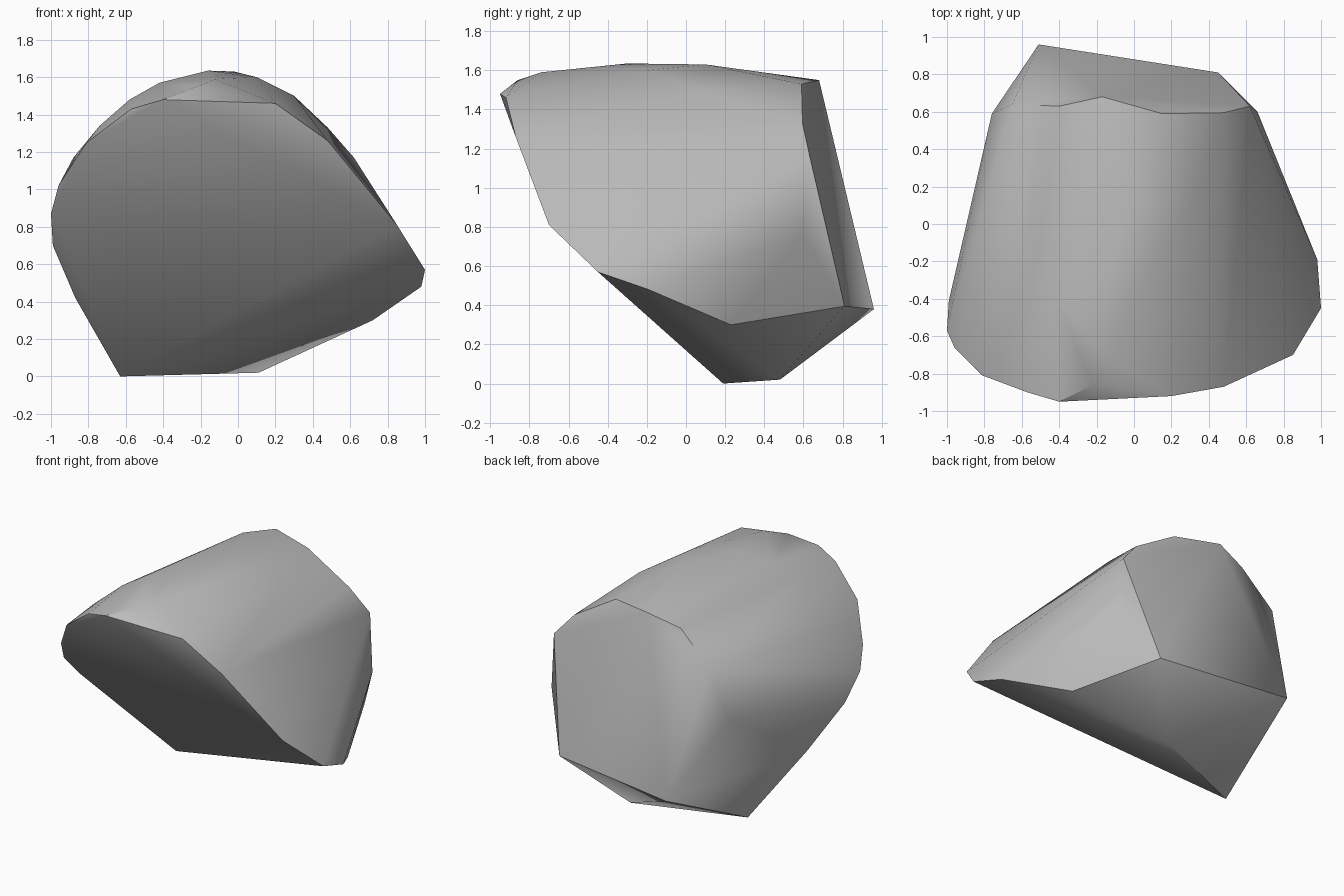
import bpy
import bmesh
import math


def make_material(name, colour):
    material = bpy.data.materials.new(name)
    material.use_nodes = True
    material.diffuse_color = colour
    shader = material.node_tree.nodes["Principled BSDF"]
    shader.inputs["Base Color"].default_value = colour
    return material


def hull_object(name, rims, material):
    """Wrap a tight convex skin round the given rims and return the object."""
    mesh = bpy.data.meshes.new(name)
    bm = bmesh.new()
    for rim in rims:
        for corner in rim:
            bm.verts.new(corner)
    hull = bmesh.ops.convex_hull(bm, input=bm.verts[:])
    inside = [item for item in hull["geom_interior"] if isinstance(item, bmesh.types.BMVert)]
    bmesh.ops.delete(bm, geom=inside, context="VERTS")
    bmesh.ops.recalc_face_normals(bm, faces=bm.faces[:])
    bm.to_mesh(mesh)
    bm.free()
    mesh.materials.append(material)
    result = bpy.data.objects.new(name, mesh)
    bpy.context.collection.objects.link(result)
    return result


default_cube = bpy.data.objects.get("Cube")
if default_cube:
    bpy.data.objects.remove(default_cube, do_unlink=True)

# Slanted front face, from the top round the left-hand edge and the right-hand edge
front_rim_low_x = [(-.4, -.95, 1.48), (-.57, -.9, 1.43), (-.81, -.81, 1.25), (-.96, -.66, 1.02),
                   (-1, -.57, .87), (-.99, -.41, .7), (-.87, -.15, .42)]
front_rim_high_x = [(.2, -.92, 1.46), (.48, -.87, 1.26), (.85, -.7, .81), (1, -.45, .57)]

# Chipped underside
underside = [(-.63, .19, 0), (.11, .48, .02), (.72, .23, .3), (.98, -.19, .48)]

# Steep back face
back_foot = [(-.51, .96, .38), (.45, .81, .395)]
back_rim = [(-.76, .59, .9), (-.65, .64, 1.24), (-.4, .63, 1.48), (-.17, .68, 1.55),
            (.15, .59, 1.53), (.48, .595, 1.33), (.62, .63, 1.17), (.66, .6, .76)]

# Rounded crown between the front and back
crown = [(-.22, -.86, 1.55), (-.12, -.74, 1.59), (-.12, -.53, 1.61), (-.16, -.3, 1.635),
         (-.02, .1, 1.63), (.1, -.2, 1.6), (.3, .1, 1.5), (-.42, -.4, 1.57),
         (-.58, -.5, 1.48), (-.74, -.6, 1.34), (-.88, -.6, 1.17)]

stone = make_material("grey stone", (.5, .5, .5, 1))
boulder = hull_object("boulder", [front_rim_low_x, front_rim_high_x, underside,
                                  back_foot, back_rim, crown], stone)

# Soft shading on the crown, crisp chipped edges
bpy.ops.object.select_all(action="DESELECT")
boulder.select_set(True)
bpy.context.view_layer.objects.active = boulder
bpy.ops.object.shade_smooth_by_angle(angle=math.radians(35))
